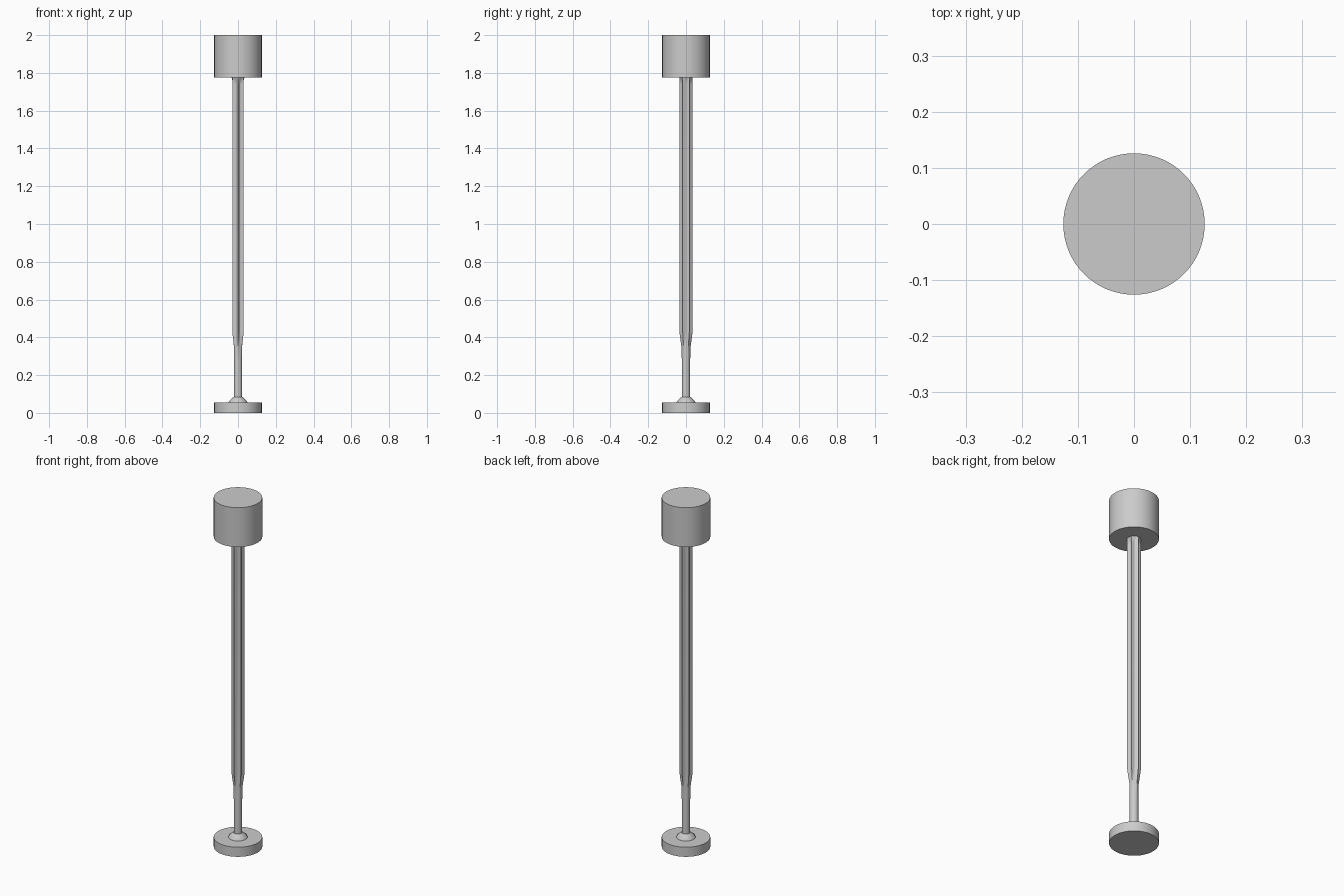
import bpy, bmesh, math

cube = bpy.data.objects.get("Cube")
if cube:
    bpy.data.objects.remove(cube, do_unlink=True)

grey = bpy.data.materials.new("satin grey")
grey.use_nodes = True
colour = (0.6, 0.6, 0.6, 1)
grey.diffuse_color = colour
grey.node_tree.nodes["Principled BSDF"].inputs["Base Color"].default_value = colour


def loft(name, levels, radius, sides):
    """Stack closed rings; radius(angle, level) gives the outline."""
    bm = bmesh.new()
    rings = []
    for level in levels:
        ring = []
        for i in range(sides):
            a = math.tau * i / sides
            r = radius(a, level)
            ring.append(bm.verts.new((r * math.cos(a), r * math.sin(a), level[0])))
        rings.append(ring)
    for low, high in zip(rings, rings[1:]):
        for i in range(sides):
            j = (i + 1) % sides
            bm.faces.new((low[i], low[j], high[j], high[i]))
    bm.faces.new(rings[0][::-1])
    bm.faces.new(rings[-1])
    mesh = bpy.data.meshes.new(name)
    bm.to_mesh(mesh)
    bm.free()
    mesh.materials.append(grey)
    obj = bpy.data.objects.new(name, mesh)
    bpy.context.collection.objects.link(obj)
    bpy.ops.object.select_all(action='DESELECT')
    obj.select_set(True)
    bpy.context.view_layer.objects.active = obj
    bpy.ops.object.shade_smooth_by_angle(angle=math.radians(25))
    return obj


def round_outline(angle, level):
    return level[1]


def fluted_outline(angle, level):
    """Six sharp ridges with concave flutes between them."""
    z, valley, ridge = level
    step = math.tau / 6
    offset = (angle - math.pi / 6) % step / step
    bow = abs(2 * offset - 1) ** 1.7
    return valley + (ridge - valley) * bow


# Foot disc, its collar and the head drum
loft("base_disc", [(0, 0.126), (0.055, 0.126)], round_outline, 64)
loft("base_collar", [(0.055, 0.05), (0.064, 0.046), (0.083, 0.025)], round_outline, 48)
loft("lamp_head", [(1.775, 0.126), (2, 0.126)], round_outline, 64)

# Stem: round below, fluted above, with the flutes running out at both ends
stem_levels = [(0.08, 0.022, 0.022), (0.27, 0.022, 0.022), (0.35, 0.022, 0.024),
               (0.39, 0.022, 0.030), (0.43, 0.022, 0.035), (1.74, 0.022, 0.035),
               (1.76, 0.026, 0.035), (1.776, 0.034, 0.035)]
loft("fluted_stem", stem_levels, fluted_outline, 72)
